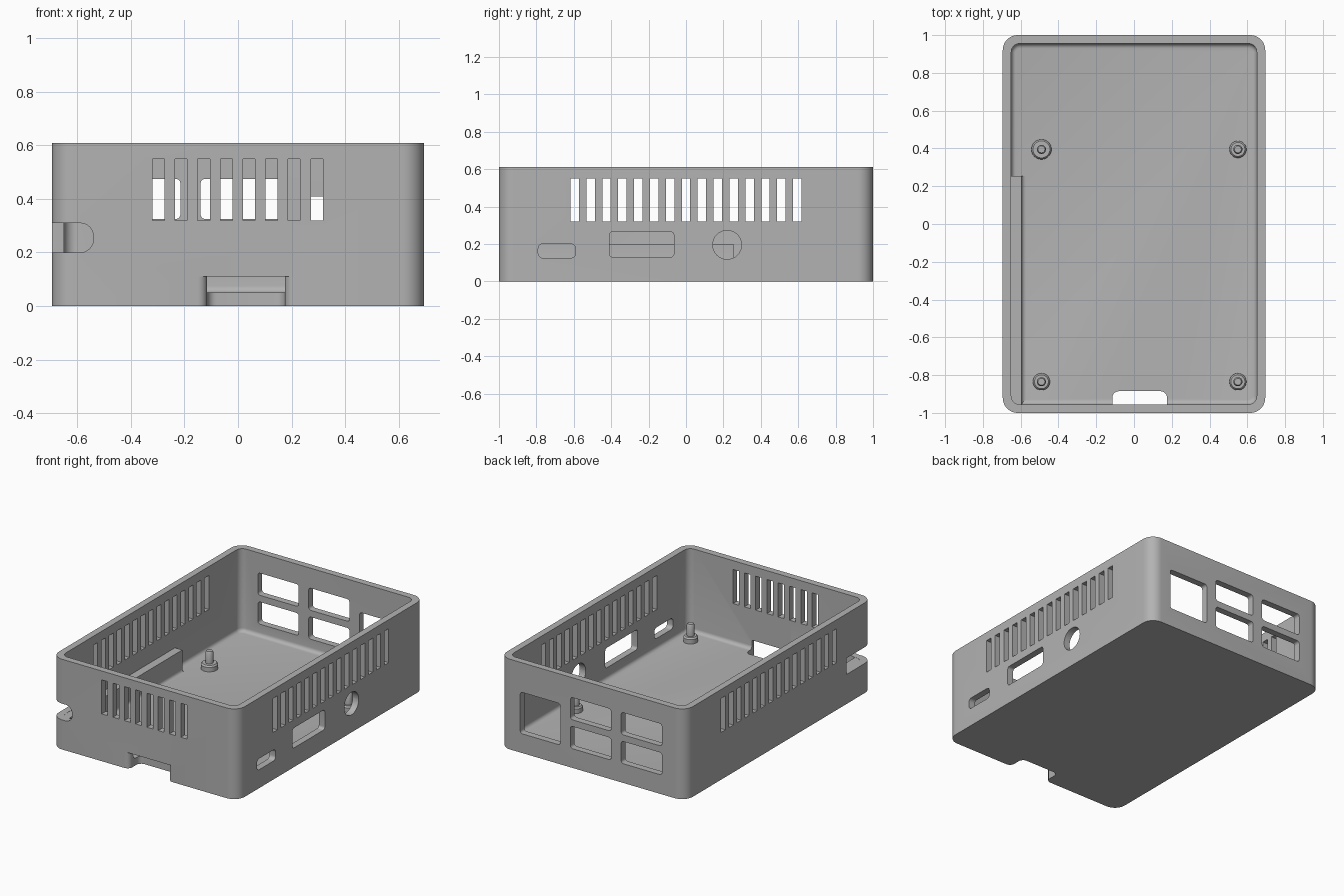
import bpy, bmesh, math
from mathutils import Vector

cube = bpy.data.objects.get("Cube")
if cube:
    bpy.data.objects.remove(cube)

grey = bpy.data.materials.new("matte grey plastic")
grey.use_nodes = True
COLOUR = (0.45, 0.45, 0.45, 1)
grey.diffuse_color = COLOUR
grey.node_tree.nodes["Principled BSDF"].inputs["Base Color"].default_value = COLOUR

HX, HY, HEIGHT, WALL, FLOOR = 0.695, 1.0, 0.61, 0.045, 0.05


def rounded_rect(u0, u1, v0, v1, r, steps=6):
    """Counter-clockwise outline of a rectangle with rounded corners."""
    if r <= 0:
        return [(u0, v0), (u1, v0), (u1, v1), (u0, v1)]
    pts = []
    corners = [(u1 - r, v1 - r), (u0 + r, v1 - r), (u0 + r, v0 + r), (u1 - r, v0 + r)]
    for k, (cu, cv) in enumerate(corners):
        for i in range(steps + 1):
            a = (k + i / steps) * math.pi / 2
            pts.append((cu + r * math.cos(a), cv + r * math.sin(a)))
    return pts


def loft(bm, rings):
    """Skin a list of equal-length rings and cap both ends."""
    loops = [[bm.verts.new(p) for p in ring] for ring in rings]
    n = len(loops[0])
    for a, b in zip(loops, loops[1:]):
        for i in range(n):
            j = (i + 1) % n
            bm.faces.new((a[i], a[j], b[j], b[i]))
    bm.faces.new(loops[0][::-1])
    bm.faces.new(loops[-1])


def prism(bm, outline, axis, start, end):
    """Extrude a 2D outline along an axis."""
    place = {"x": lambda u, v, d: (d, u, v),
             "y": lambda u, v, d: (u, d, v),
             "z": lambda u, v, d: (u, v, d)}[axis]
    loft(bm, [[place(u, v, d) for u, v in outline] for d in (start, end)])


def finish(bm, name, smooth=True):
    bmesh.ops.recalc_face_normals(bm, faces=bm.faces[:])
    mesh = bpy.data.meshes.new(name)
    bm.to_mesh(mesh)
    bm.free()
    obj = bpy.data.objects.new(name, mesh)
    bpy.context.collection.objects.link(obj)
    mesh.materials.append(grey)
    if smooth:
        shade(obj)
    return obj


def shade(obj):
    bpy.ops.object.select_all(action="DESELECT")
    obj.select_set(True)
    bpy.context.view_layer.objects.active = obj
    bpy.ops.object.shade_smooth_by_angle(angle=math.radians(35))


# Open tray with rounded corners and a filleted inner floor edge
def wall_ring(inset, r, z):
    return [(x, y, z) for x, y in
            rounded_rect(-HX + inset, HX - inset, -HY + inset, HY - inset, r, 10)]


FILLET = 0.025
rings = [wall_ring(0, 0.08, 0), wall_ring(0, 0.08, HEIGHT), wall_ring(WALL, 0.045, HEIGHT)]
for i in range(6):
    a = i / 5 * math.pi / 2
    inset = FILLET * (1 - math.cos(a))
    rings.append(wall_ring(WALL + inset, 0.045 - inset, FLOOR + FILLET * (1 - math.sin(a))))
bm = bmesh.new()
loft(bm, rings)
case = finish(bm, "case_shell", smooth=False)

# All openings gathered in one cutter
bm = bmesh.new()
SLOT = 0.0225
for i in range(8):                                    # front vents
    x = -0.297 + i * 0.0845
    prism(bm, rounded_rect(x - SLOT, x + SLOT, 0.32, 0.55, 0), "y", -1.1, -0.9)
for i in range(15):                                   # vents in both long walls
    y = -0.595 + i * 0.085
    for side in (-1, 1):
        prism(bm, rounded_rect(y - SLOT, y + SLOT, 0.32, 0.55, 0), "x", side * 0.6, side * 0.8)
ports = [(-0.79, -0.59, 0.125, 0.2, 0.025), (-0.41, -0.065, 0.13, 0.265, 0.018),
         (0.143, 0.297, 0.118, 0.272, 0.0769)]
for port in ports:                                    # side ports and round jack hole
    prism(bm, rounded_rect(*port, steps=8), "x", 0.6, 0.8)
windows = [(0.24, 0.54, 0.13, 0.41)]
for x in (-0.52, -0.14):
    windows += [(x, x + 0.305, 0.13, 0.28), (x, x + 0.305, 0.325, 0.475)]
for window in windows:                                # back connector windows
    prism(bm, rounded_rect(*window, 0.018), "y", 0.9, 1.1)
# Corner notch wrapping from the front wall to the right wall
prism(bm, rounded_rect(-0.85, -0.54, 0.2, 0.31, 0.05), "y", -1.1, -0.72)
# Flared card recess through the front wall and floor
LEFT, RIGHT, DEEP, FLARE, ROUND = -0.115, 0.175, -0.885, 0.035, 0.035
half = []
for i in range(7):
    a = i / 6 * math.pi / 2
    half.append((-FLARE * (1 - math.sin(a)), -HY + FLARE * (1 - math.cos(a))))
for i in range(7):
    a = i / 6 * math.pi / 2
    half.append((ROUND * (1 - math.cos(a)), DEEP - ROUND + ROUND * math.sin(a)))
half.insert(0, (-FLARE, -1.1))
outline = [(LEFT + u, v) for u, v in half] + [(RIGHT - u, v) for u, v in reversed(half)]
prism(bm, outline, "z", -0.1, 0.11)
cutter = finish(bm, "openings_cutter", smooth=False)

cut = case.modifiers.new("openings", "BOOLEAN")
cut.operation, cut.solver, cut.object = "DIFFERENCE", "EXACT", cutter
bpy.context.view_layer.objects.active = case
case.select_set(True)
bpy.ops.object.modifier_apply(modifier=cut.name)
bpy.data.objects.remove(cutter)
shade(case)

# Low ledge along the right wall with a filleted foot
bm = bmesh.new()
foot = [(-0.595 + 0.02 * (1 - math.cos(a)), FLOOR + 0.02 * (1 - math.sin(a)))
        for a in (i * math.pi / 8 for i in range(5))]
prism(bm, [(-0.655, 0.03), (-0.655, 0.199), (-0.595, 0.199)] + foot + [(-0.575, 0.03)],
      "y", -0.96, 0.255)
finish(bm, "side_ledge")

# Standoffs with locating pins
posts = [("back_right", -0.49, 0.395, 0.053), ("back_left", 0.55, 0.395, 0.045),
         ("front_right", -0.49, -0.835, 0.045), ("front_left", 0.55, -0.835, 0.045)]
for name, x, y, r in posts:
    profile = [(r, 0.04), (r, 0.08), (r - 0.008, 0.09), (0.024, 0.09), (0.024, 0.16), (0.018, 0.17)]
    circle = [(math.cos(t), math.sin(t)) for t in (k * math.tau / 32 for k in range(32))]
    bm = bmesh.new()
    loft(bm, [[Vector((x + c * pr, y + s * pr, z)) for c, s in circle] for pr, z in profile])
    finish(bm, "standoff_" + name)
